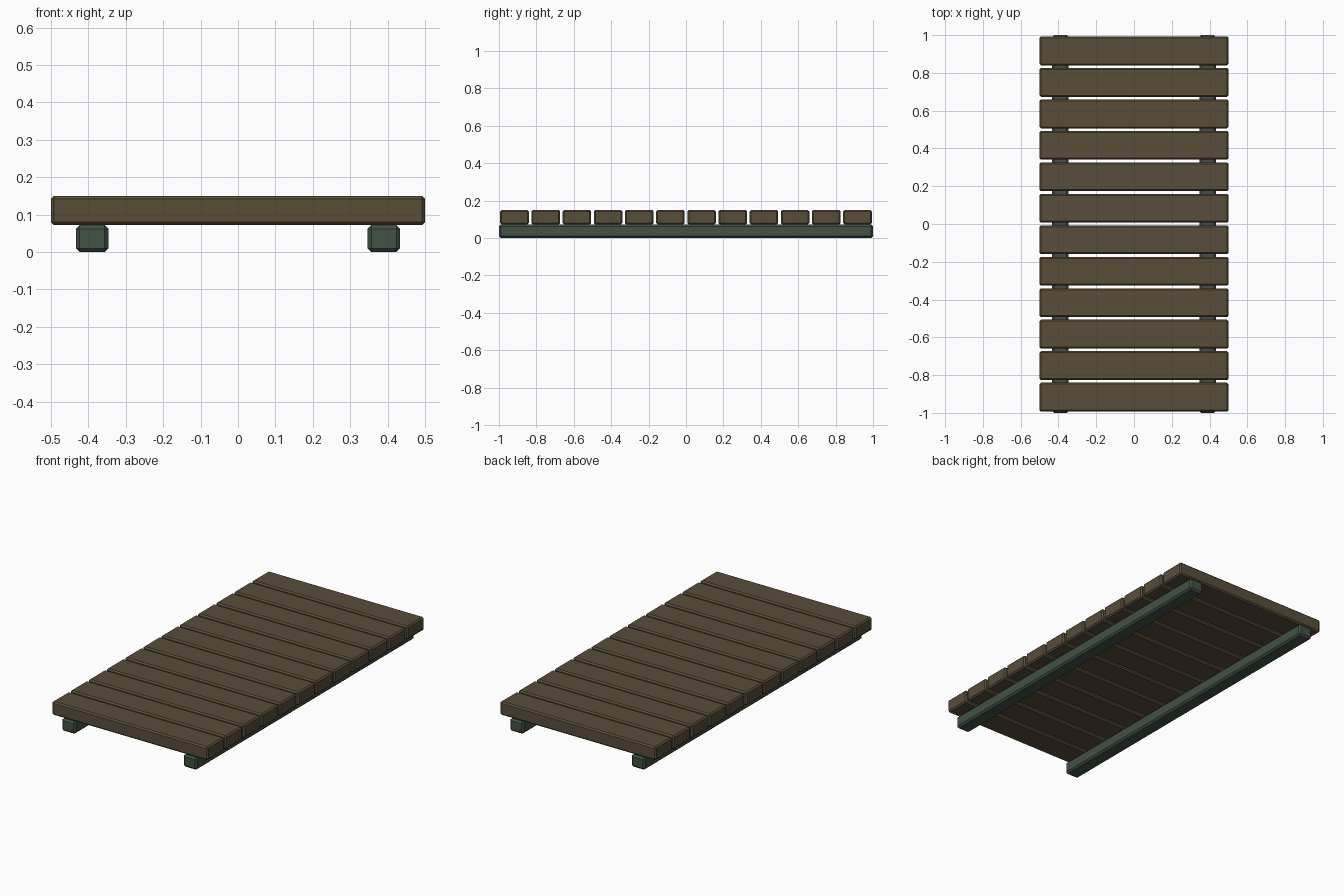
import bpy, bmesh
from mathutils import Matrix

if "Cube" in bpy.data.objects:
    bpy.data.objects.remove(bpy.data.objects["Cube"])


def material(name, rgb):
    m = bpy.data.materials.new(name)
    m.diffuse_color = (*rgb, 1)
    m.use_nodes = True
    m.node_tree.nodes["Principled BSDF"].inputs["Base Color"].default_value = m.diffuse_color
    return m


def chamfered_box(name, size, loc, mat, chamfer):
    bm = bmesh.new()
    bmesh.ops.create_cube(bm, size=1, matrix=Matrix.Diagonal((*size, 1)))
    bmesh.ops.bevel(bm, geom=bm.edges[:], offset=chamfer, segments=1,
                    profile=0.5, affect='EDGES')
    me = bpy.data.meshes.new(name)
    bm.to_mesh(me)
    bm.free()
    me.materials.append(mat)
    ob = bpy.data.objects.new(name, me)
    ob.location = loc
    bpy.context.collection.objects.link(ob)
    return ob


wood = material("brown_wood", (0.10, 0.075, 0.042))
green = material("green_wood", (0.055, 0.085, 0.06))

# Two bearers running the full length
for side, x in (("left", -0.39), ("right", 0.39)):
    chamfered_box(f"{side}_bearer", (0.087, 2.0, 0.072), (x, 0, 0.036), green, 0.01)

# Twelve cross planks with open gaps
COUNT, PITCH = 12, 1 / 6
for i in range(COUNT):
    y = (i - (COUNT - 1) / 2) * PITCH
    chamfered_box(f"plank_{i + 1}", (1.0, 0.153, 0.078), (0, y, 0.111), wood, 0.008)
